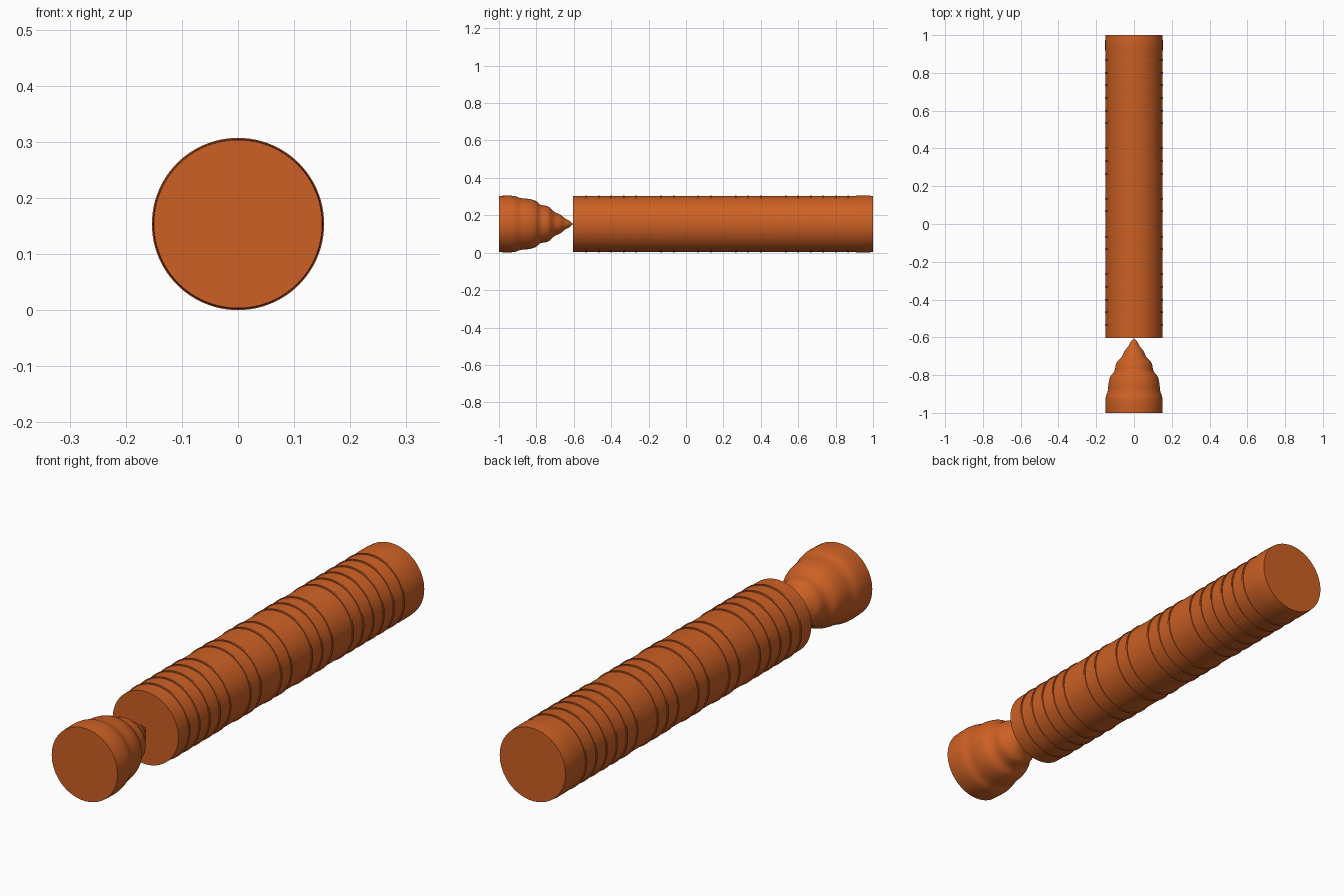
import bpy, math

cube = bpy.data.objects.get("Cube")
if cube:
    bpy.data.objects.remove(cube, do_unlink=True)

SEGMENTS = 96
AXIS_Z = 0.1535
BODY_R = 0.15
RING_R = 0.1535

orange = bpy.data.materials.new("burnt_orange")
orange.use_nodes = True
colour = (0.61, 0.118, 0.018, 1)
orange.diffuse_color = colour
orange.node_tree.nodes["Principled BSDF"].inputs["Base Color"].default_value = colour


def lathe(name, profile, angle=30):
    """Turn (y, radius) points around the long axis and cap both ends."""
    verts, faces = [], []
    for y, r in profile:
        for i in range(SEGMENTS):
            a = math.tau * i / SEGMENTS
            verts.append((r * math.cos(a), y, AXIS_Z + r * math.sin(a)))
    for row in range(len(profile) - 1):
        for i in range(SEGMENTS):
            j = (i + 1) % SEGMENTS
            p, q = row * SEGMENTS, (row + 1) * SEGMENTS
            faces.append((p + i, q + i, q + j, p + j))
    faces.append(tuple(range(SEGMENTS)))
    last = (len(profile) - 1) * SEGMENTS
    faces.append(tuple(last + i for i in reversed(range(SEGMENTS))))
    mesh = bpy.data.meshes.new(name)
    mesh.from_pydata(verts, [], faces)
    mesh.materials.append(orange)
    obj = bpy.data.objects.new(name, mesh)
    bpy.context.collection.objects.link(obj)
    bpy.ops.object.select_all(action='DESELECT')
    obj.select_set(True)
    bpy.context.view_layer.objects.active = obj
    bpy.ops.object.shade_smooth_by_angle(angle=math.radians(angle))
    return obj


def soften(points, steps=4):
    """Pass a smooth curve through the profile points."""
    out = []
    for k in range(len(points) - 1):
        a, b = points[max(k - 1, 0)], points[k]
        c, d = points[k + 1], points[min(k + 2, len(points) - 1)]
        for s in range(steps):
            t = s / steps
            out.append(tuple(
                0.5 * (2 * q + (r - p) * t + (2 * p - 5 * q + 4 * r - u) * t ** 2
                       + (3 * q - p - 3 * r + u) * t ** 3)
                for p, q, r, u in zip(a, b, c, d)))
    return out + [points[-1]]


# Stepped bulging tip, pointing back to the rod
tip = [(-1, 0.15), (-0.95, 0.152), (-0.915, 0.149), (-0.885, 0.139),
       (-0.84, 0.134), (-0.805, 0.124), (-0.778, 0.103), (-0.735, 0.093),
       (-0.705, 0.066), (-0.672, 0.05), (-0.65, 0.032), (-0.625, 0.018),
       (-0.605, 0.001)]
lathe("stepped_tip", soften(tip), 50)

# Long rod with a slightly swollen back end
lathe("rod", [(-0.603, BODY_R), (0.9, BODY_R), (0.92, 0.1525),
              (0.97, 0.1525), (1, BODY_R)])

# Thin raised rings, spaced evenly with a few left out
PITCH = 1 / 15
HALF = 0.004
for k in range(-8, 14):
    if k in (-3, 0, 3, 7):
        continue
    y = k * PITCH
    lathe("ring", [(y - HALF, BODY_R - 0.005), (y - HALF, RING_R),
                   (y + HALF, RING_R), (y + HALF, BODY_R - 0.005)])
